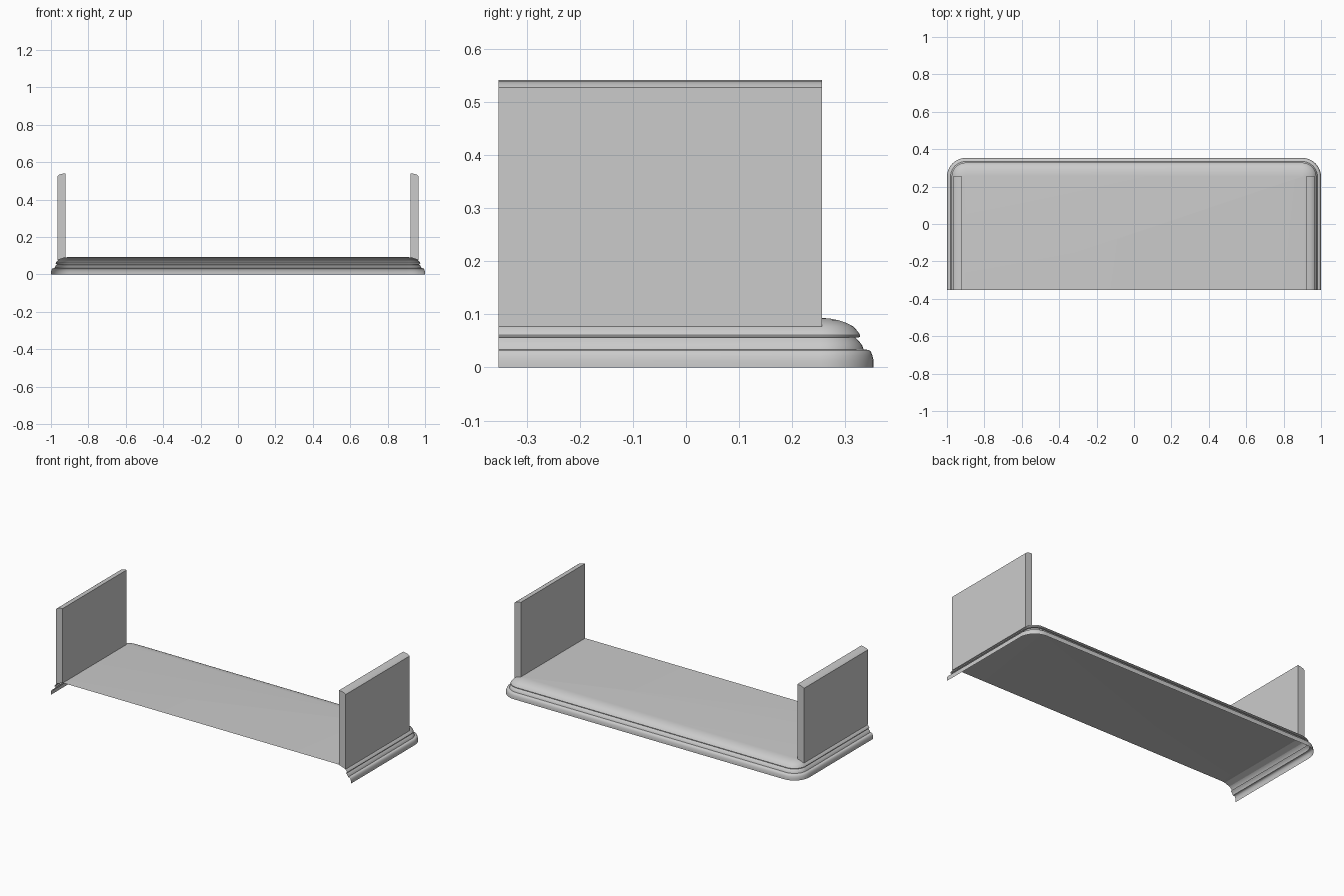
import bpy, bmesh, math

if "Cube" in bpy.data.objects:
    bpy.data.objects.remove(bpy.data.objects["Cube"])

HX, HY, R, SEG = 1.0, 0.353, 0.1, 10   # half sizes, corner radius, corner steps


def finish(bm, name, angle=35):
    bmesh.ops.recalc_face_normals(bm, faces=bm.faces)
    me = bpy.data.meshes.new(name)
    bm.to_mesh(me)
    bm.free()
    ob = bpy.data.objects.new(name, me)
    bpy.context.collection.objects.link(ob)
    bpy.ops.object.select_all(action='DESELECT')
    ob.select_set(True)
    bpy.context.view_layer.objects.active = ob
    bpy.ops.object.shade_smooth_by_angle(angle=math.radians(angle))
    return ob


def u_path(d):
    """Open U outline (right, back, left) inset by d."""
    r = R - d
    right = [(HX - R + r * math.cos(a), HY - R + r * math.sin(a))
             for a in (math.pi / 2 * i / SEG for i in range(SEG + 1))]
    right.insert(0, (HX - d, -HY))
    return right + [(-x, y) for x, y in reversed(right)]


def moulding(name, profile, cap=False):
    """Sweep an (inset, height) profile round the U outline."""
    bm = bmesh.new()
    rings = [[bm.verts.new((x, y, z)) for x, y in u_path(d)] for d, z in profile]
    for a, b in zip(rings, rings[1:]):
        for i in range(len(a) - 1):
            bm.faces.new((a[i], a[i + 1], b[i + 1], b[i]))
    if cap:
        bm.faces.new(rings[-1])
    return finish(bm, name)


# Stepped base: foot roll, recessed groove, rounded lip and flat shelf top
moulding("base_shelf", [
    (0.0, 0.0), (0.0, 0.013), (0.002, 0.022), (0.005, 0.030), (0.009, 0.033),
    (0.019, 0.034), (0.021, 0.041), (0.027, 0.049), (0.034, 0.056),
    (0.026, 0.057), (0.025, 0.061), (0.029, 0.067), (0.038, 0.077),
    (0.051, 0.084), (0.066, 0.089), (0.082, 0.092), (0.097, 0.0932)], cap=True)


# Upright side panels with a softly sloped top edge
def panel(name, side):
    section = [(0.965, 0.077), (0.965, 0.527), (0.957, 0.533), (0.943, 0.538),
               (0.921, 0.541), (0.921, 0.092)]
    bm = bmesh.new()
    face = bm.faces.new([bm.verts.new((side * x, -HY, z)) for x, z in section])
    out = bmesh.ops.extrude_face_region(bm, geom=[face])["geom"]
    bmesh.ops.translate(bm, vec=(0, HY + 0.256, 0),
                        verts=[v for v in out if isinstance(v, bmesh.types.BMVert)])
    finish(bm, name, 30)


panel("right_panel", 1)
panel("left_panel", -1)
